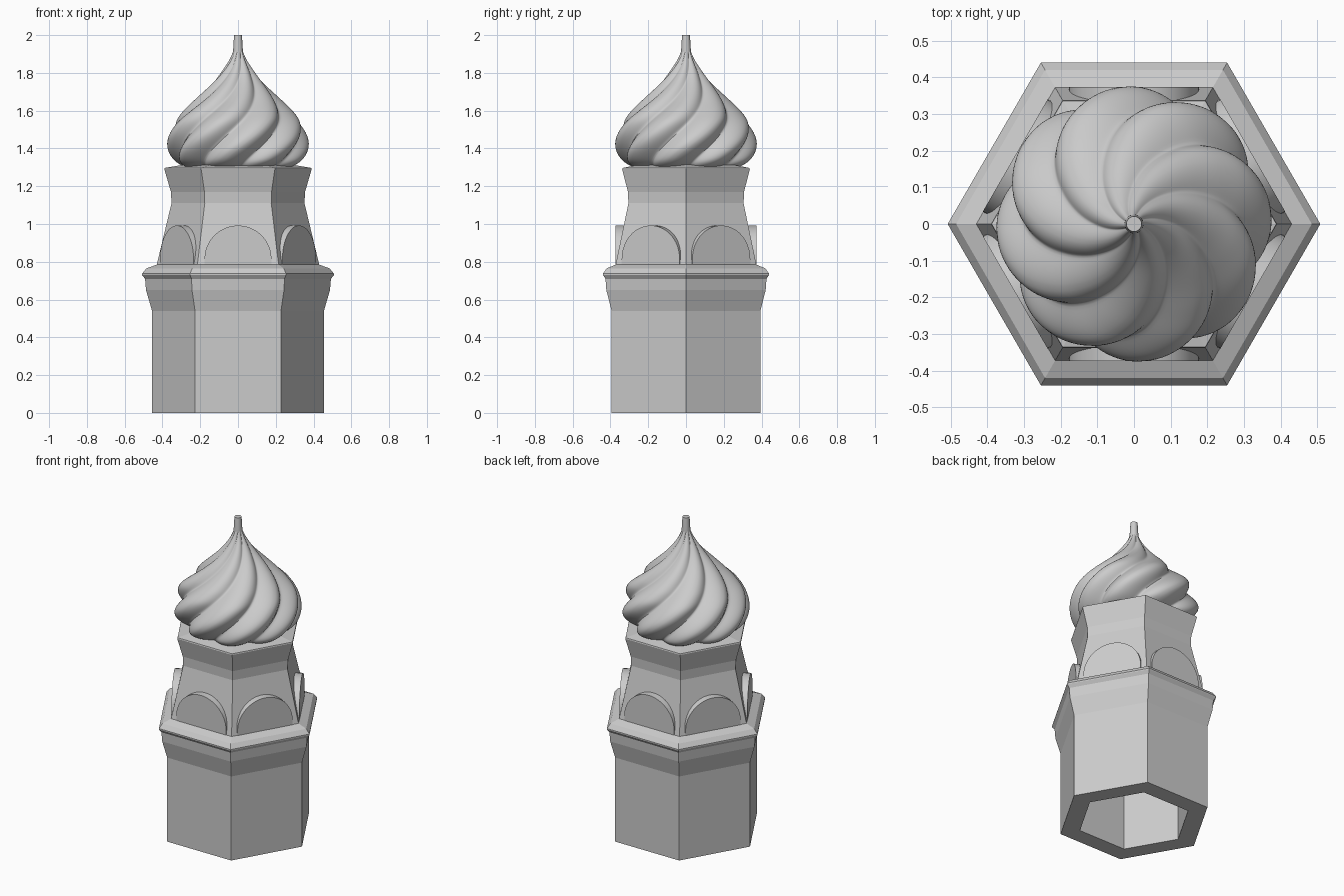
import bpy, bmesh
from math import pi, sin, cos, sqrt, radians

if "Cube" in bpy.data.objects:
    bpy.data.objects.remove(bpy.data.objects["Cube"])


def loft(name, rings, cap_start=True, cap_end=True, smooth=False):
    """Skin a stack of equal-length point rings."""
    bm = bmesh.new()
    vs = [[bm.verts.new(p) for p in ring] for ring in rings]
    n = len(vs[0])
    for a, b in zip(vs, vs[1:]):
        for i in range(n):
            j = (i + 1) % n
            bm.faces.new((a[i], a[j], b[j], b[i]))
    if cap_start:
        bm.faces.new(vs[0][::-1])
    if cap_end:
        bm.faces.new(vs[-1])
    bmesh.ops.recalc_face_normals(bm, faces=bm.faces[:])
    me = bpy.data.meshes.new(name)
    bm.to_mesh(me)
    bm.free()
    ob = bpy.data.objects.new(name, me)
    bpy.context.collection.objects.link(ob)
    if smooth:
        bpy.ops.object.select_all(action='DESELECT')
        ob.select_set(True)
        bpy.context.view_layer.objects.active = ob
        bpy.ops.object.shade_smooth_by_angle(angle=radians(50))
    return ob


def ring(r, z, n):
    return [(r * cos(2 * pi * i / n), r * sin(2 * pi * i / n), z) for i in range(n)]


# Hollow hexagonal tower: inner wall, outer wall, cornice, waist and flared top
tower = [(0.335, 0.72), (0.335, 0), (0.455, 0), (0.455, 0.54), (0.487, 0.65),
         (0.492, 0.71), (0.508, 0.73), (0.508, 0.737), (0.485, 0.765), (0.43, 0.785),
         (0.352, 1.11), (0.355, 1.17), (0.39, 1.29), (0.388, 1.297), (0.28, 1.315)]
loft("hexagonal_tower", [ring(r, z, 6) for r, z in tower])

# Arched gable on each of the six faces
R, ZC = 0.177, 0.815
outline = [(-R, 0.775)] + [(-R * cos(pi * i / 24), ZC + R * sin(pi * i / 24))
                           for i in range(25)] + [(R, 0.775)]
for k in range(6):
    ob = loft(f"arched_gable_{k + 1}",
              [[(x, y, z) for x, z in outline] for y in (-0.374, -0.29)], smooth=True)
    ob.rotation_euler.z = k * pi / 3

# Twisted eight-lobed onion dome
profile = [(0.25, 1.29), (0.30, 1.305), (0.342, 1.335), (0.367, 1.38), (0.375, 1.43),
           (0.366, 1.485), (0.338, 1.545), (0.29, 1.60), (0.232, 1.655), (0.175, 1.71),
           (0.122, 1.765), (0.078, 1.82), (0.045, 1.87), (0.025, 1.915)]


def sample(t):
    """Catmull-Rom point on the dome profile, t in 0..1."""
    s = t * (len(profile) - 1)
    i = min(int(s), len(profile) - 2)
    f = s - i
    p = [profile[max(0, min(len(profile) - 1, i + d))] for d in (-1, 0, 1, 2)]
    return [0.5 * (2 * b + (c - a) * f + (2 * a - 5 * b + 4 * c - d) * f * f
                   + (3 * b - a - 3 * c + d) * f ** 3) for a, b, c, d in zip(*p)]


rings = []
SEG, LOBES = 192, 8
for k in range(61):
    r, z = sample(k / 60)
    twist = radians(4 + 195 * (z - 1.43))
    pts = []
    for i in range(SEG):
        a = 2 * pi * i / SEG
        lobe = sqrt(cos(a * LOBES / 2) ** 2 + 0.015)
        q = r * (1 - 0.17 * max(0, 1 - lobe))
        pts.append((q * cos(a + twist), q * sin(a + twist), z))
    rings.append(pts)
loft("onion_dome", rings, smooth=True)

# Finial stub
loft("finial", [ring(0.026, 1.90, 16), ring(0.026, 1.915, 16), ring(0.021, 2.0, 16)],
     smooth=True)
